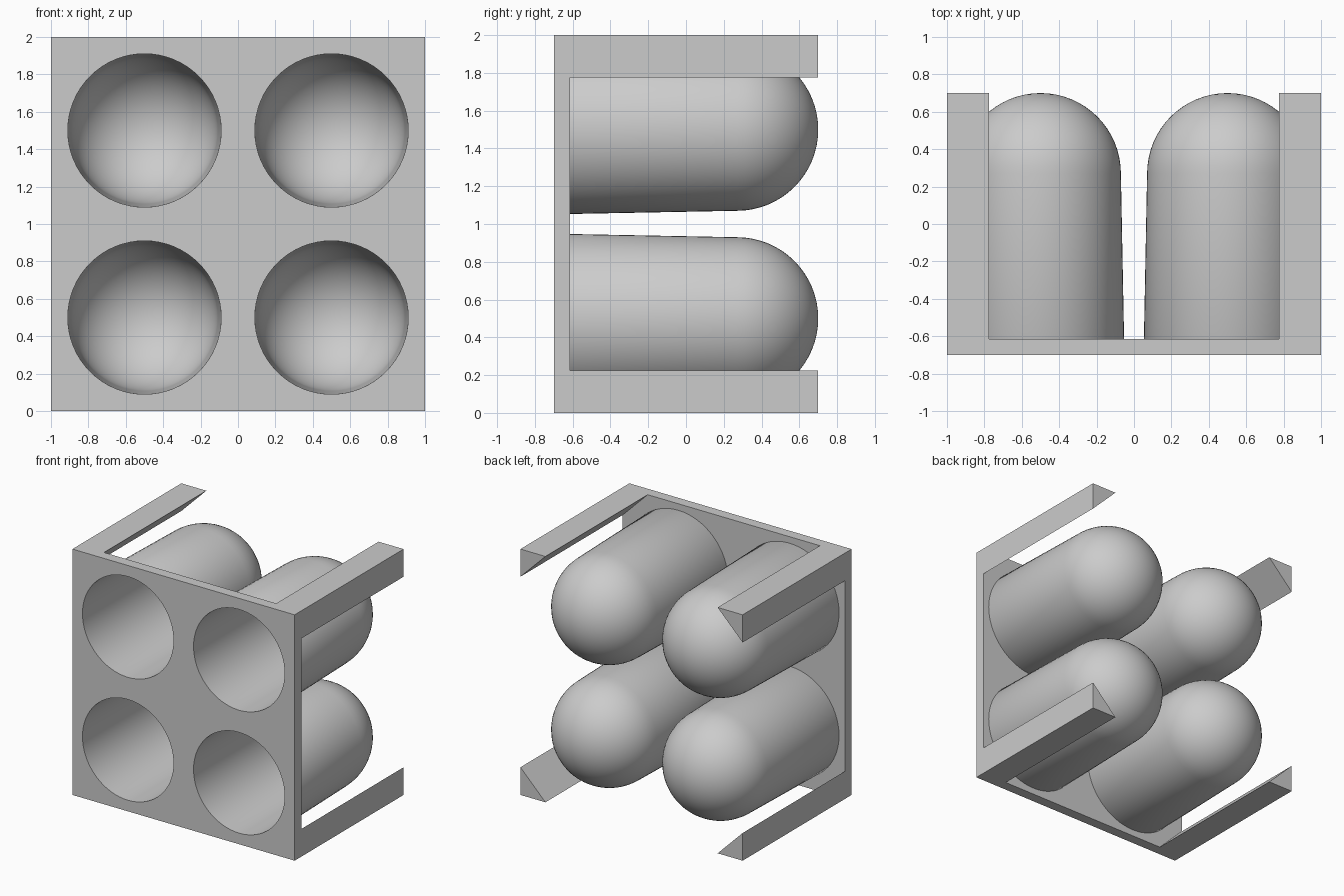
import bpy
import bmesh
from math import sin, cos, pi, radians
from mathutils import Vector, Matrix

if "Cube" in bpy.data.objects:
    bpy.data.objects.remove(bpy.data.objects["Cube"], do_unlink=True)

FRONT, BACK, END = -0.70, -0.615, 0.70   # plate front, plate back, dome tip
RIM_IN, RIM_OUT = 0.41, 0.447            # cup radii at the plate
DOME_IN, DOME_OUT, DOME_Y = 0.392, 0.43, 0.27
LEG = 0.225                              # short sides of the corner legs
SEGMENTS = 64
CENTRES = [(x, z) for z in (0.5, 1.5) for x in (-0.5, 0.5)]

grey = bpy.data.materials.new("light_grey")
grey.use_nodes = True
colour = (0.6, 0.6, 0.6, 1)
grey.diffuse_color = colour
grey.node_tree.nodes["Principled BSDF"].inputs["Base Color"].default_value = colour


def make_object(name, bm, smooth=False):
    bmesh.ops.recalc_face_normals(bm, faces=bm.faces)
    mesh = bpy.data.meshes.new(name)
    bm.to_mesh(mesh)
    bm.free()
    mesh.materials.append(grey)
    obj = bpy.data.objects.new(name, mesh)
    bpy.context.collection.objects.link(obj)
    if smooth:
        bpy.ops.object.select_all(action='DESELECT')
        obj.select_set(True)
        bpy.context.view_layer.objects.active = obj
        bpy.ops.object.shade_smooth_by_angle(angle=radians(30))
    return obj


def loop(bm, points):
    verts = [bm.verts.new(p) for p in points]
    edges = [bm.edges.new((v, verts[i - 1])) for i, v in enumerate(verts)]
    return verts, edges


def bridge(bm, a, b):
    for i in range(len(a)):
        bm.faces.new((a[i - 1], a[i], b[i], b[i - 1]))


# Front plate with four round openings
bm = bmesh.new()
sides = []
for y, radius in ((FRONT, RIM_IN), (BACK, RIM_OUT)):
    outlines = [[(-1, y, 0), (1, y, 0), (1, y, 2), (-1, y, 2)]]
    for cx, cz in CENTRES:
        outlines.append([(cx + radius * cos(2 * pi * i / SEGMENTS), y,
                          cz + radius * sin(2 * pi * i / SEGMENTS))
                         for i in range(SEGMENTS)])
    loops = [loop(bm, o) for o in outlines]
    bmesh.ops.triangle_fill(bm, use_beauty=True, normal=Vector((0, -1, 0)),
                            edges=[e for _, edges in loops for e in edges])
    sides.append([verts for verts, _ in loops])
for a, b in zip(*sides):
    bridge(bm, a, b)
make_object("front_plate", bm)

# Tapered cups with rounded ends, opening through the plate
steps = [pi / 2 * i / 16 for i in range(17)]
inner = [(DOME_IN * cos(t), DOME_Y + DOME_IN * sin(t)) for t in steps]
outer = [(DOME_OUT * cos(t), DOME_Y + (END - DOME_Y) * sin(t)) for t in steps]
profile = inner[::-1] + [(RIM_IN, FRONT), (RIM_OUT, BACK)] + outer
for (cx, cz), name in zip(CENTRES, ("lower_right", "lower_left", "upper_right", "upper_left")):
    bm = bmesh.new()
    verts = [bm.verts.new((r, y, 0)) for r, y in profile]
    edges = [bm.edges.new(pair) for pair in zip(verts, verts[1:])]
    bmesh.ops.spin(bm, geom=verts + edges, cent=(0, 0, 0), axis=(0, 1, 0),
                   angle=2 * pi, steps=SEGMENTS, use_duplicate=False)
    bmesh.ops.remove_doubles(bm, verts=bm.verts, dist=0.0001)
    bm.transform(Matrix.Translation((cx, 0, cz)))
    make_object(name + "_cup", bm, smooth=True)

# Triangular legs running back from the plate corners
for sx, side in ((-1, "right"), (1, "left")):
    for corner_z, dz, level in ((0, LEG, "lower"), (2, -LEG, "upper")):
        bm = bmesh.new()
        ends = []
        for y in (BACK, END):
            ring = [bm.verts.new(p) for p in ((sx, y, corner_z),
                                              (sx * (1 - LEG), y, corner_z),
                                              (sx, y, corner_z + dz))]
            bm.faces.new(ring)
            ends.append(ring)
        bridge(bm, *ends)
        make_object(f"{level}_{side}_leg", bm)
